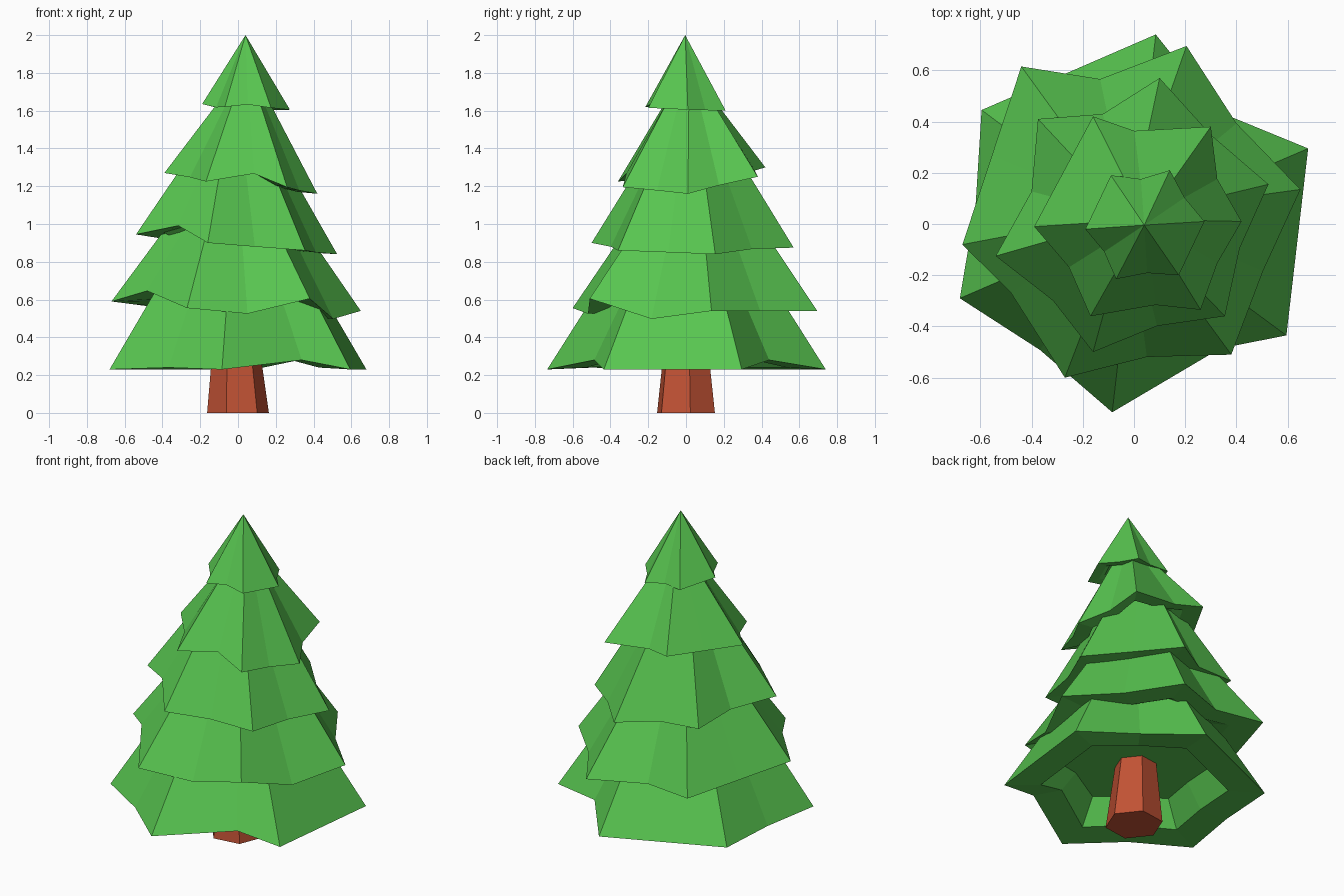
import bpy, bmesh
from math import cos, sin, radians
from mathutils import Vector

cube = bpy.data.objects.get("Cube")
if cube:
    bpy.data.objects.remove(cube, do_unlink=True)


def make_material(name, color):
    mat = bpy.data.materials.new(name)
    mat.use_nodes = True
    mat.diffuse_color = color
    bsdf = mat.node_tree.nodes["Principled BSDF"]
    bsdf.inputs["Base Color"].default_value = color
    bsdf.inputs["Roughness"].default_value = 0.9
    return mat


leaf_green = make_material("leaf green", (0.097, 0.558, 0.08, 1))
bark_brown = make_material("bark red brown", (0.54, 0.085, 0.035, 1))


def loft(name, rings, mat):
    """Skin a stack of equal-length rings, bottom to top, and cap both ends."""
    bm = bmesh.new()
    loops = [[bm.verts.new(p) for p in ring] for ring in rings]
    count = len(rings[0])
    for low, high in zip(loops, loops[1:]):
        for i in range(count):
            j = (i + 1) % count
            bm.faces.new((low[i], low[j], high[j], high[i]))
    bm.faces.new(loops[0][::-1])
    bm.faces.new(loops[-1])
    bmesh.ops.remove_doubles(bm, verts=bm.verts[:], dist=0.0005)
    bmesh.ops.recalc_face_normals(bm, faces=bm.faces[:])
    mesh = bpy.data.meshes.new(name)
    bm.to_mesh(mesh)
    bm.free()
    mesh.materials.append(mat)
    obj = bpy.data.objects.new(name, mesh)
    bpy.context.collection.objects.link(obj)
    return obj


def branch_tier(name, corners, dips, top_z, top_scale, hollow=0.03):
    """Ragged six-cornered skirt. Each side has one dip, given as its place
    along the side, its pull towards the trunk and its lift."""
    corners = [Vector(c) for c in corners]
    center = sum(corners, Vector()) / len(corners)
    rim = []
    for i, (along, pull, lift) in enumerate(dips):
        middle = corners[i].lerp(corners[(i + 1) % len(corners)], along)
        dip = center.lerp(middle, pull)
        dip.z = middle.z + lift
        rim += [corners[i], dip]

    def scaled(factor, z=None, rise=0):
        return [Vector((center.x + (p.x - center.x) * factor,
                        center.y + (p.y - center.y) * factor,
                        p.z + rise if z is None else z)) for p in rim]

    ceiling = scaled(0.58, z=center.z + hollow)
    inner_rim = scaled(0.72, rise=0.01)
    top = scaled(top_scale, z=top_z)
    return loft(name, [ceiling, inner_rim, rim, top], leaf_green)


# Trunk: tapered hexagonal post with a slight lean
def hexagon(radius, x, z):
    return [(x + radius * cos(radians(8 + 60 * i)), radius * sin(radians(8 + 60 * i)), z)
            for i in range(6)]


loft("trunk", [hexagon(0.165, 0, 0), hexagon(0.118, -0.012, 0.41)], bark_brown)

# Branch tiers, lowest to highest
branch_tier("bottom_branches",
            [(0.68, 0.295, 0.23), (0.085, 0.74, 0.23), (-0.595, 0.445, 0.23),
             (-0.68, -0.29, 0.23), (-0.085, -0.735, 0.23), (0.595, -0.435, 0.23)],
            [(0.5, 0.85, 0.05), (0.5, 1, 0), (0.5, 0.97, 0),
             (0.5, 0.96, 0.01), (0.67, 0.91, 0.05), (0.5, 1, 0)],
            0.66, 0.63, hollow=0.16)

branch_tier("lower_branches",
            [(0.65, 0.135, 0.54), (0.205, 0.695, 0.54), (-0.44, 0.615, 0.56),
             (-0.67, -0.08, 0.59), (-0.27, -0.6, 0.555), (0.38, -0.51, 0.605)],
            [(0.5, 0.94, 0), (0.55, 0.86, 0), (0.5, 1, 0),
             (0.4, 0.94, 0.07), (0.5, 0.94, -0.055), (0.5, 0.98, -0.075)],
            1.0, 0.53)

branch_tier("middle_branches",
            [(0.525, 0.155, 0.84), (0.1, 0.57, 0.875), (-0.375, 0.41, 0.9),
             (-0.54, -0.125, 0.945), (-0.16, -0.5, 0.9), (0.355, -0.36, 0.86)],
            [(0.5, 0.96, 0.01), (0.5, 0.87, 0), (0.5, 0.87, 0),
             (0.53, 0.93, 0.07), (0.5, 0.93, 0), (0.5, 0.94, 0)],
            1.4, 0.41)

branch_tier("upper_branches",
            [(0.42, 0.01, 1.16), (0.3, 0.38, 1.25), (-0.16, 0.42, 1.3),
             (-0.39, -0.01, 1.27), (-0.17, -0.36, 1.225), (0.26, -0.335, 1.195)],
            [(0.5, 0.89, 0), (0.66, 0.89, 0), (0.5, 1, 0),
             (0.5, 0.92, 0), (0.6, 0.92, 0.06), (0.5, 0.95, 0)],
            1.68, 0.28, hollow=0.1)

branch_tier("tree_top",
            [(0.275, 0.01, 1.605), (0.14, 0.21, 1.6), (-0.09, 0.19, 1.61),
             (-0.19, -0.02, 1.635), (-0.07, -0.215, 1.62), (0.175, -0.2, 1.615)],
            [(0.5, 0.94, 0), (0.5, 0.88, 0.01), (0.5, 1, 0),
             (0.5, 0.92, -0.01), (0.5, 0.92, 0.015), (0.5, 1, 0)],
            2.0, 0.001)
